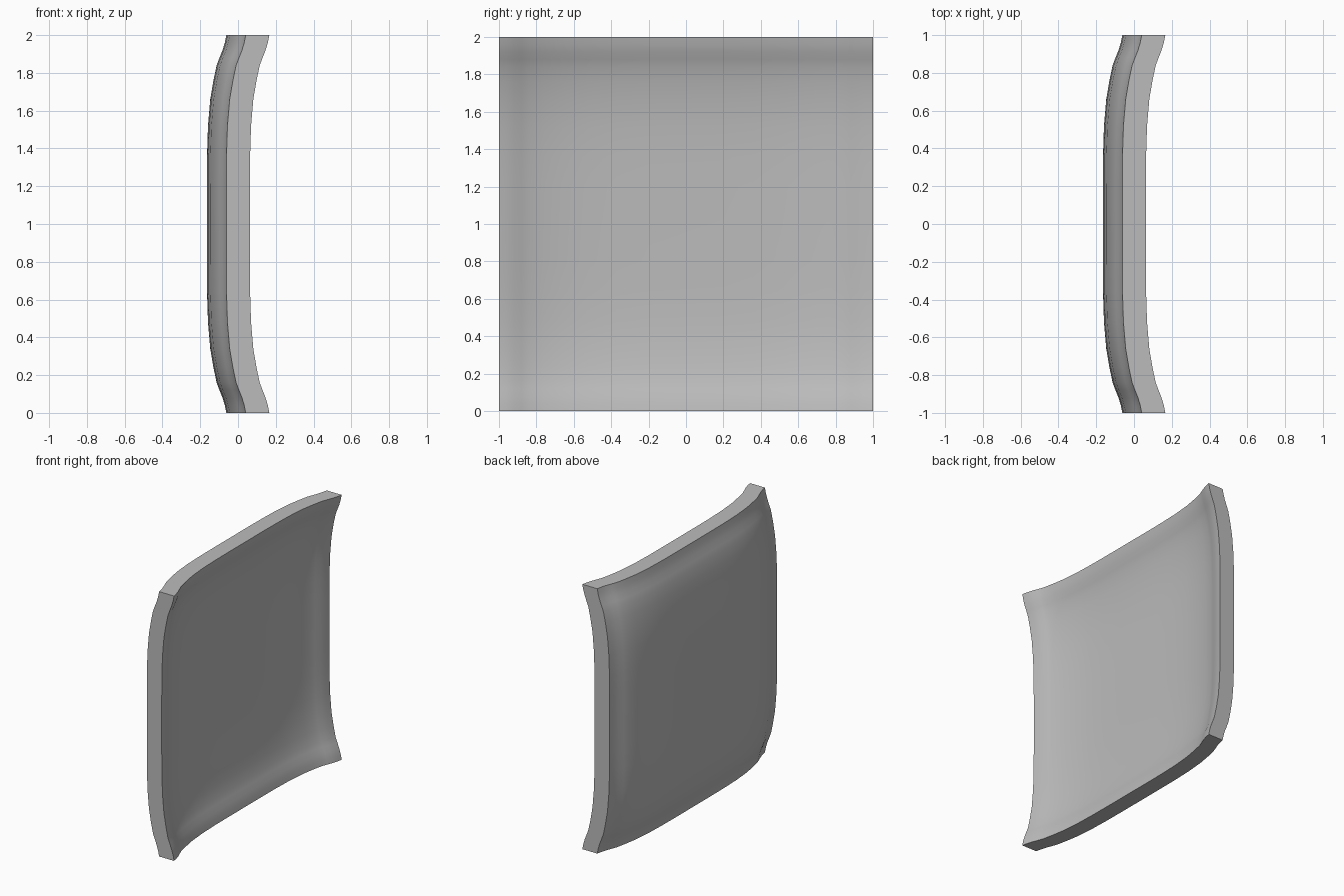
import bpy
import bmesh
import math

cube = bpy.data.objects.get("Cube")
if cube:
    bpy.data.objects.remove(cube, do_unlink=True)

# Plain grey material
grey = bpy.data.materials.new("plain grey")
grey.use_nodes = True
colour = (0.5, 0.5, 0.5, 1)
grey.diffuse_color = colour
grey.node_tree.nodes["Principled BSDF"].inputs["Base Color"].default_value = colour

# Rim profile: distance in from the edge, and how far the edge lifts towards +x
PROFILE = [(0, .103), (.04, .095), (.08, .083), (.12, .067), (.16, .052),
           (.24, .035), (.34, .018), (.48, .006), (.64, .001), (.8, 0)]
THICKNESS = 0.125
BACK = -0.165

half = [(d - 1, lift) for d, lift in PROFILE]
stations = half + [(-p, lift) for p, lift in reversed(half)]

# Dished sheet: the lifts of both directions add up
bm = bmesh.new()
rows = [[bm.verts.new((BACK + ly + lz, y, z + 1)) for y, ly in stations]
        for z, lz in stations]
for low, high in zip(rows, rows[1:]):
    for i in range(len(stations) - 1):
        bm.faces.new((low[i], low[i + 1], high[i + 1], high[i]))

# Thicken towards +x into a closed panel
result = bmesh.ops.extrude_face_region(bm, geom=bm.faces[:], use_keep_orig=True)
front = [g for g in result["geom"] if isinstance(g, bmesh.types.BMVert)]
bmesh.ops.translate(bm, verts=front, vec=(THICKNESS, 0, 0))
bmesh.ops.recalc_face_normals(bm, faces=bm.faces[:])

mesh = bpy.data.meshes.new("dished_panel")
bm.to_mesh(mesh)
bm.free()
mesh.materials.append(grey)
panel = bpy.data.objects.new("dished_panel", mesh)
bpy.context.collection.objects.link(panel)

# Smooth dish, sharp outer edges
bpy.ops.object.select_all(action="DESELECT")
panel.select_set(True)
bpy.context.view_layer.objects.active = panel
bpy.ops.object.shade_smooth_by_angle(angle=math.radians(40))
